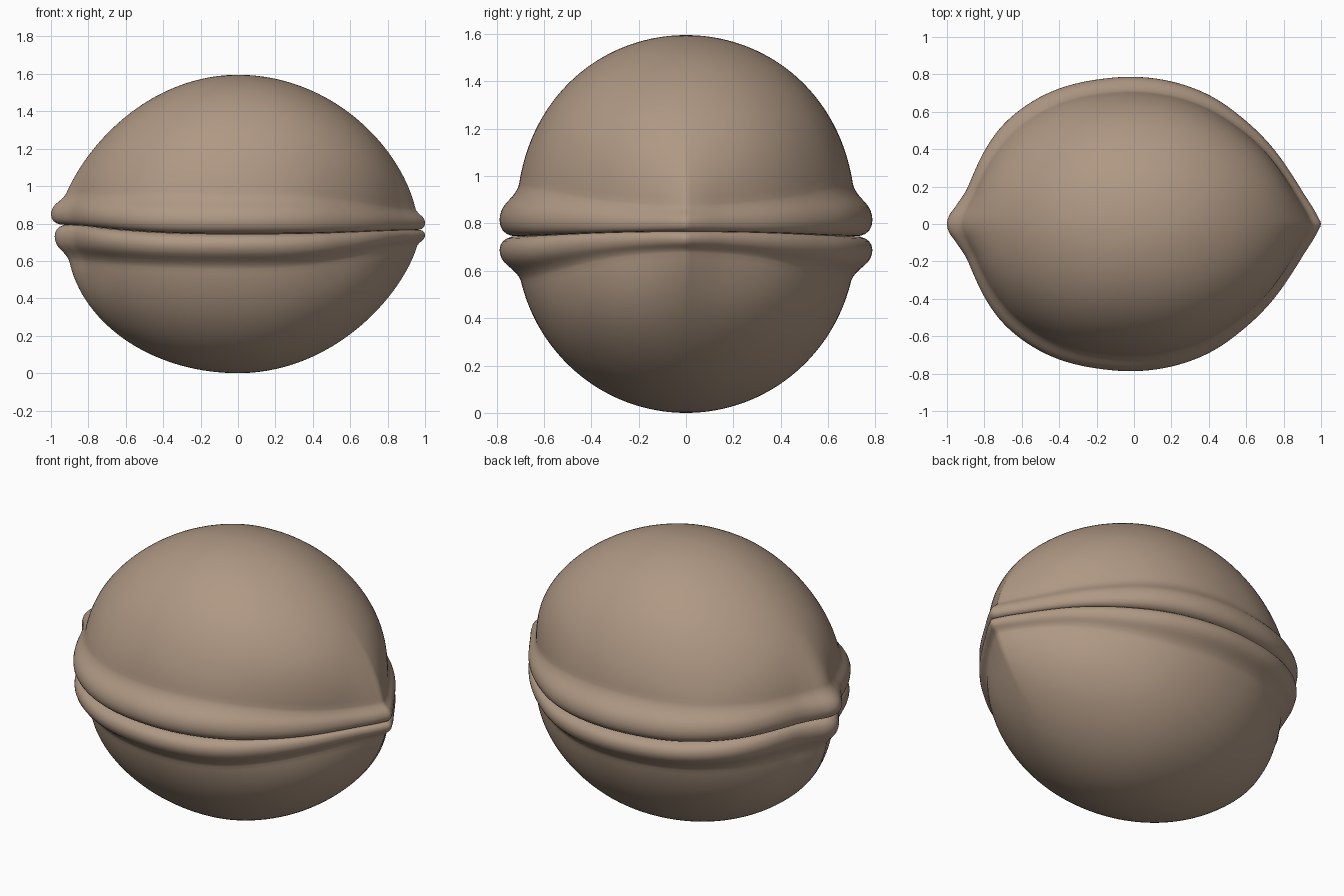
import bpy, bmesh, math

if "Cube" in bpy.data.objects:
    bpy.data.objects.remove(bpy.data.objects["Cube"])

N, RINGS = 192, 40

# half outline of the rim in plan, from the right tip to the left tip
OUT = [(1, 0), (.985, .035), (.9, .175), (.8, .33), (.6, .55), (.4, .69), (.2, .762),
       (0, .787), (-.2, .772), (-.5, .68), (-.7, .53), (-.8, .39), (-.86, .265),
       (-.9, .175), (-.95, .1), (-.988, .045), (-1, 0)]
POL = [(math.atan2(y, x), math.hypot(x, y)) for x, y in OUT]
POL = [(-POL[1][0], POL[1][1])] + POL + [(2 * math.pi - POL[-2][0], POL[-2][1])]


def rim(a):
    """Smooth rim radius at an angle (mirrored in y)."""
    a = abs(math.atan2(math.sin(a), math.cos(a)))
    i = 1
    while i < len(POL) - 3 and a > POL[i + 1][0]:
        i += 1
    p = POL[i - 1:i + 3]
    d = p[2][0] - p[1][0]
    u = (a - p[1][0]) / d
    m1 = (p[2][1] - p[0][1]) / (p[2][0] - p[0][0]) * d
    m2 = (p[3][1] - p[1][1]) / (p[3][0] - p[1][0]) * d
    return ((2*u**3 - 3*u*u + 1) * p[1][1] + (u**3 - 2*u*u + u) * m1
            + (3*u*u - 2*u**3) * p[2][1] + (u**3 - u*u) * m2)


def mix(c, vals, p):
    """Blend (side, left tip, right tip) values by direction."""
    s, l, r = vals
    return s + ((r - s) * c**p if c > 0 else (l - s) * (-c)**p)


# rolled lip: (outward fraction, height fraction)
LIP = [(-.4, 0), (.1, 0), (.42, .01), (.66, .05), (.84, .11), (.96, .2), (1, .3), (.985, .39),
       (.9, .5), (.76, .59), (.58, .67), (.4, .74), (.25, .81), (.13, .88), (.05, .94)]


def shell(name, sign, zc, H, lip_h, ratio, k, lip_r, mat):
    bm = bmesh.new()
    cols = []
    for j in range(N):
        # crowd the columns towards both tips
        q = 2 * math.pi * j / N
        a = q - .3 * math.sin(2 * q)
        c, s_ = math.cos(a), math.sin(a)
        R = rim(a) * mix(c, lip_r, 6)
        seam = mix(c, (.746, .793, .766), 3)
        h, kk, rt = mix(c, lip_h, 3), mix(c, k, 3), mix(c, ratio, 2)
        ax = ratio[2] if c > 0 else ratio[1]
        ell = 1 / math.sqrt((c / ax)**2 + (s_ / (ratio[0] * .785))**2)

        def body(t):
            # pointed plan at the rim, turning oval away from it
            s = math.sqrt(max(0, 1 - t**(2 / kk)))
            w = s**10
            return s * (rim(a) * rt * w + ell * (1 - w))

        t0 = max(.01, (sign * (seam - zc) + h) / H)
        b = body(t0)
        pts = [(b + (R - b) * u, seam + sign * h * v) for u, v in LIP]
        f0 = math.asin(t0)
        for i in range(RINGS):
            t = math.sin(f0 + (math.pi / 2 - f0) * i / RINGS)
            pts.append((body(t), zc + sign * H * t))
        cols.append([bm.verts.new((r * c, r * s_, z)) for r, z in pts])
    pole = bm.verts.new((0, 0, zc + sign * H))
    for j in range(N):
        A, B = cols[j], cols[(j + 1) % N]
        for i in range(len(A) - 1):
            bm.faces.new((A[i], B[i], B[i + 1], A[i + 1])[::sign])
        bm.faces.new((A[-1], B[-1], pole)[::sign])
    for f in bm.faces:
        f.smooth = True
    me = bpy.data.meshes.new(name)
    bm.to_mesh(me)
    bm.free()
    me.materials.append(mat)
    ob = bpy.data.objects.new(name, me)
    bpy.context.collection.objects.link(ob)


brown = bpy.data.materials.new("shell_brown")
brown.diffuse_color = (.43, .315, .23, 1)
brown.use_nodes = True
brown.node_tree.nodes["Principled BSDF"].inputs["Base Color"].default_value = brown.diffuse_color

# two halves meeting at the wavy seam
shell("upper_shell", 1, .80, .795, (.22, .18, .115), (.91, .965, .96), (.9, 1.35, 1.22), (1, 1, 1), brown)
shell("lower_shell", -1, .72, .72, (.19, .2, .09), (.91, .915, .965), (1, 1, 1.4), (1, .98, 1), brown)
